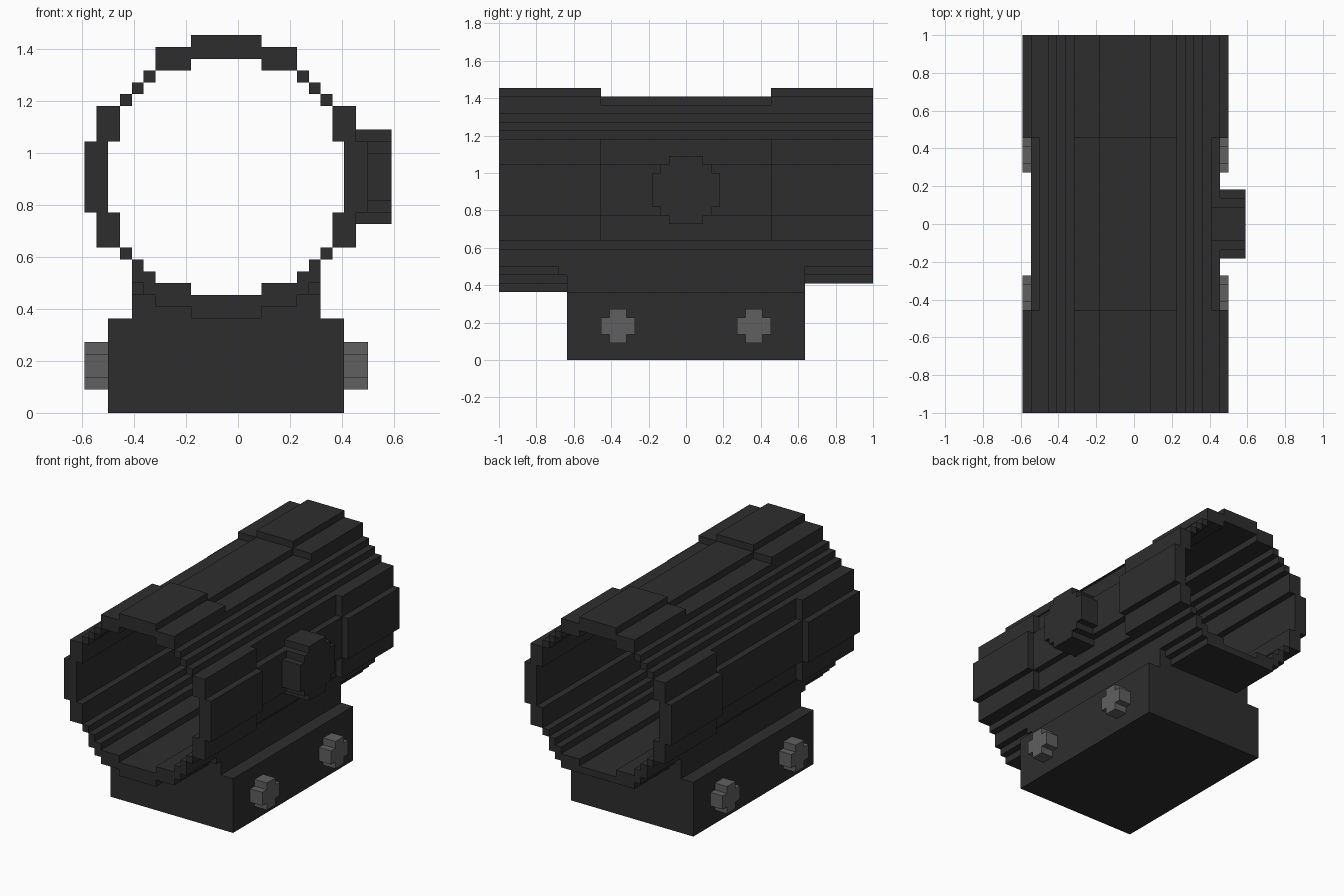
import bpy, bmesh
from mathutils import Vector

cube = bpy.data.objects.get("Cube")
if cube:
    bpy.data.objects.remove(cube, do_unlink=True)

U = 1 / 22  # size of one block


def material(name, v):
    m = bpy.data.materials.new(name)
    m.use_nodes = True
    m.diffuse_color = (v, v, v, 1)
    bsdf = m.node_tree.nodes["Principled BSDF"]
    bsdf.inputs["Base Color"].default_value = (v, v, v, 1)
    bsdf.inputs["Roughness"].default_value = 0.8
    return m


BLACK = material("matte black", 0.027)
GREY = material("bolt grey", 0.117)


def half_width(steps, h):
    """Half-width of a stepped profile at distance h from its middle."""
    return next((w for w, top in steps if h < top), 0)


def add_prism(bm, upper, lower, inner, start, end, place):
    """Extrude a stepped profile from start to end; place maps (a, b, depth) to xyz."""
    cuts = {0} | {v for s in (upper, lower, inner) for pair in s for v in pair}
    cuts = sorted(cuts | {-c for c in cuts})
    verts, faces = {}, []

    def vert(a, b):
        if (a, b) not in verts:
            verts[a, b] = bm.verts.new(Vector(place(a, b, start)) * U)
        return verts[a, b]

    for a0, a1 in zip(cuts, cuts[1:]):
        for b0, b1 in zip(cuts, cuts[1:]):
            a, b = abs(a0 + a1) / 2, (b0 + b1) / 2
            outer = half_width(upper if b > 0 else lower, abs(b))
            if half_width(inner, abs(b)) < a < outer:
                faces.append(bm.faces.new([vert(a0, b0), vert(a1, b0),
                                           vert(a1, b1), vert(a0, b1)]))
    front = bmesh.ops.extrude_face_region(bm, geom=faces, use_keep_orig=True)["geom"]
    shift = (Vector(place(0, 0, end)) - Vector(place(0, 0, start))) * U
    bmesh.ops.translate(bm, vec=shift,
                        verts=[g for g in front if isinstance(g, bmesh.types.BMVert)])


def finish(name, bm, mat):
    bmesh.ops.recalc_face_normals(bm, faces=bm.faces[:])
    me = bpy.data.meshes.new(name)
    bm.to_mesh(me)
    bm.free()
    me.materials.append(mat)
    ob = bpy.data.objects.new(name, me)
    bpy.context.collection.objects.link(ob)
    return ob


# Stepped circles as (half-width, up to this height)
BORE = [(10, 3), (9, 6), (8, 7), (7, 8), (6, 9), (3, 10)]
WAIST = [(11, 3), (10, 6), (9, 7), (8, 8), (7, 9), (6, 10), (3, 11)]
COLLAR = [(12, 3), (11, 6), (9, 7), (8, 8), (7, 9), (6, 11), (3, 12)]
COLLAR_SIDE, WAIST_SIDE = COLLAR[:3], WAIST[:3]

# Tube sections along y: (start, end, upper profile, lower profile)
sections = [
    (-22, -15, COLLAR, COLLAR_SIDE + [(8, 9), (7, 10), (6, 11), (3, 12)]),
    (-15, -14, COLLAR, COLLAR_SIDE + [(8, 10), (6, 11), (3, 12)]),
    (-14, -10, COLLAR, COLLAR_SIDE + [(8, 12)]),
    (-10, 10, WAIST, WAIST_SIDE + [(8, 12)]),
    (10, 14, COLLAR, COLLAR_SIDE + [(8, 12)]),
    (14, 22, COLLAR, COLLAR_SIDE + [(8, 9), (7, 10), (6, 11)]),
]
bm = bmesh.new()
for y0, y1, upper, lower in sections:
    add_prism(bm, upper, lower, BORE, y0, y1, lambda a, b, d: (a - 1, d, b + 20))
finish("tube_and_neck", bm, BLACK)

# Mounting base
bm = bmesh.new()
bmesh.ops.create_cube(bm, size=1)
bmesh.ops.scale(bm, vec=Vector((20, 28, 8)) * U, verts=bm.verts[:])
bmesh.ops.translate(bm, vec=Vector((-1, 0, 4)) * U, verts=bm.verts[:])
finish("mount_base", bm, BLACK)

# Adjustment knob on the left side
KNOB = [(4, 2), (3, 3), (2, 4)]
bm = bmesh.new()
add_prism(bm, KNOB, KNOB, [], 9.02, 13, lambda a, b, d: (d, a, b + 20))
finish("adjustment_knob", bm, BLACK)

# Cross-shaped clamp bolts, two on each side of the base
BOLT = [(2, 1), (1, 2)]
for side, x0, x1 in (("left", 9, 11), ("right", -13, -11)):
    for end, y in (("front", -8), ("back", 8)):
        bm = bmesh.new()
        add_prism(bm, BOLT, BOLT, [], x0, x1, lambda a, b, d: (d, a + y, b + 4))
        finish(f"clamp_bolt_{end}_{side}", bm, GREY)
